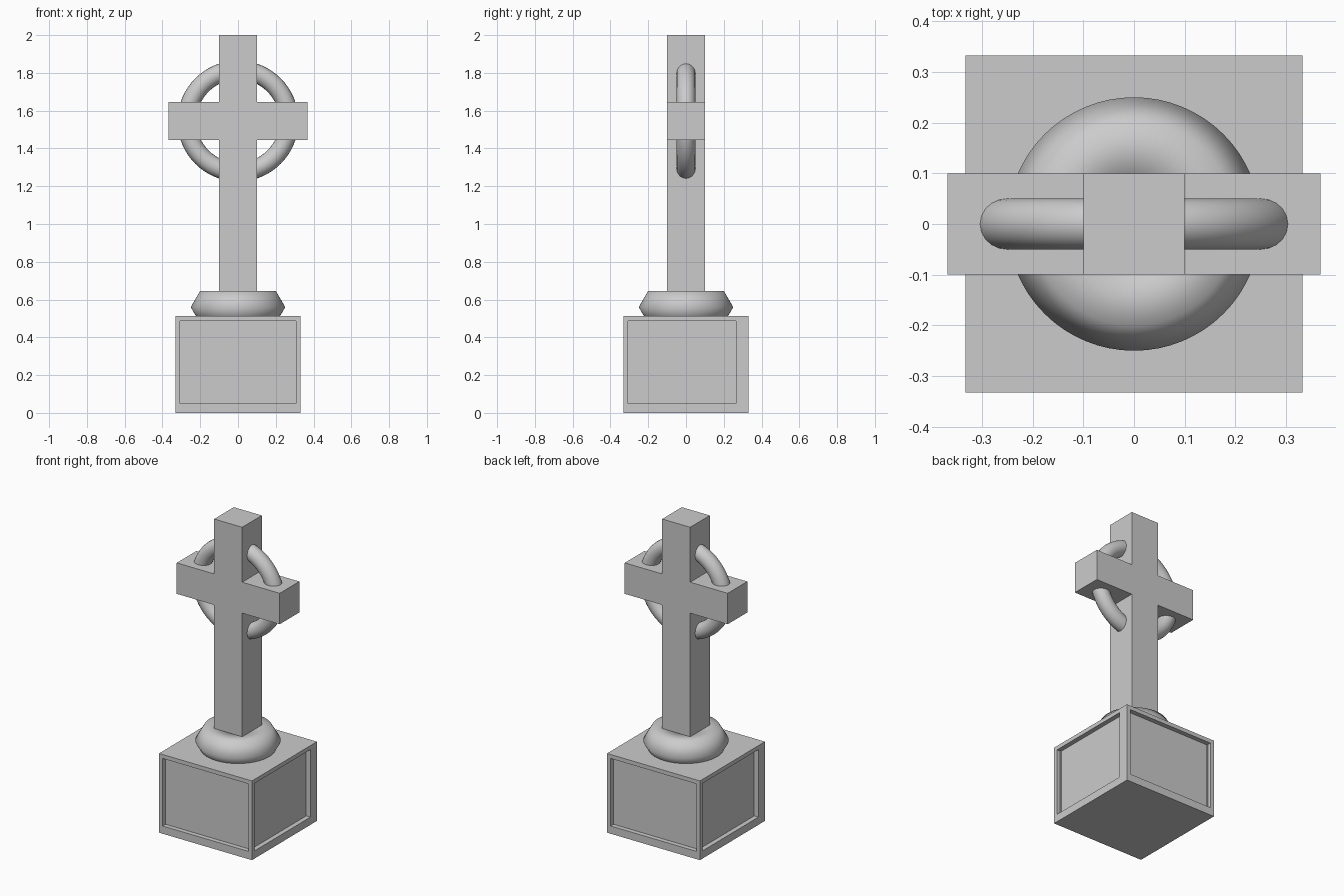
import bpy, bmesh, math
from mathutils import Vector

if "Cube" in bpy.data.objects:
    bpy.data.objects.remove(bpy.data.objects["Cube"])


def finish(bm, name):
    bmesh.ops.recalc_face_normals(bm, faces=bm.faces[:])
    mesh = bpy.data.meshes.new(name)
    bm.to_mesh(mesh)
    bm.free()
    obj = bpy.data.objects.new(name, mesh)
    bpy.context.collection.objects.link(obj)
    return obj


def torus(name, z, major, minor, sides, rotation=(0, 0, 0)):
    bpy.ops.mesh.primitive_torus_add(
        location=(0, 0, z), rotation=rotation, major_radius=major,
        minor_radius=minor, major_segments=64, minor_segments=sides)
    obj = bpy.context.object
    obj.name = name
    for p in obj.data.polygons:
        p.use_smooth = True
    return obj


# Plinth block with a recessed panel on each of its four sides
HALF, TOP, DEPTH = 0.332, 0.512, 0.03
bm = bmesh.new()
bmesh.ops.create_cube(bm, size=1)
for v in bm.verts:
    v.co = Vector((v.co.x * 2 * HALF, v.co.y * 2 * HALF, (v.co.z + 0.5) * TOP))
bm.normal_update()
for face in [f for f in bm.faces if abs(f.normal.z) < 0.5]:
    n = face.normal.copy()
    bmesh.ops.inset_individual(bm, faces=[face], thickness=0.036)
    for v in face.verts:
        v.co.z = 0.05 if v.co.z < TOP / 2 else 0.486
        # side panels stop shorter at one end
        if abs(n.x) > 0.5 and v.co.y * n.x > 0:
            v.co.y = 0.265 * n.x
    panel = bmesh.ops.extrude_face_region(bm, geom=[face])["geom"]
    bmesh.ops.translate(bm, vec=-n * DEPTH,
                        verts=[g for g in panel if isinstance(g, bmesh.types.BMVert)])
    if face.is_valid:
        bmesh.ops.delete(bm, geom=[face], context='FACES_ONLY')
finish(bm, "plinth")

# Collar: a six-sided ring half sunk around the foot of the shaft
torus("collar", 0.56, 0.15, 0.1, 6)

# Cross: one outline extruded front to back
W, ARM, LOW, HIGH = 0.1, 0.368, 1.445, 1.645
right = [(W, 0.5), (W, LOW), (ARM, LOW), (ARM, HIGH), (W, HIGH), (W, 2.0)]
outline = right + [(-x, z) for x, z in reversed(right)]
bm = bmesh.new()
front = bm.faces.new([bm.verts.new((x, -W, z)) for x, z in outline])
back = bmesh.ops.extrude_face_region(bm, geom=[front], use_keep_orig=True)["geom"]
bmesh.ops.translate(bm, vec=(0, 2 * W, 0),
                    verts=[g for g in back if isinstance(g, bmesh.types.BMVert)])
finish(bm, "cross")

# Upright ring through the cross arms
torus("cross_ring", 1.545, 0.27, 0.05, 20, (math.pi / 2, 0, 0))
